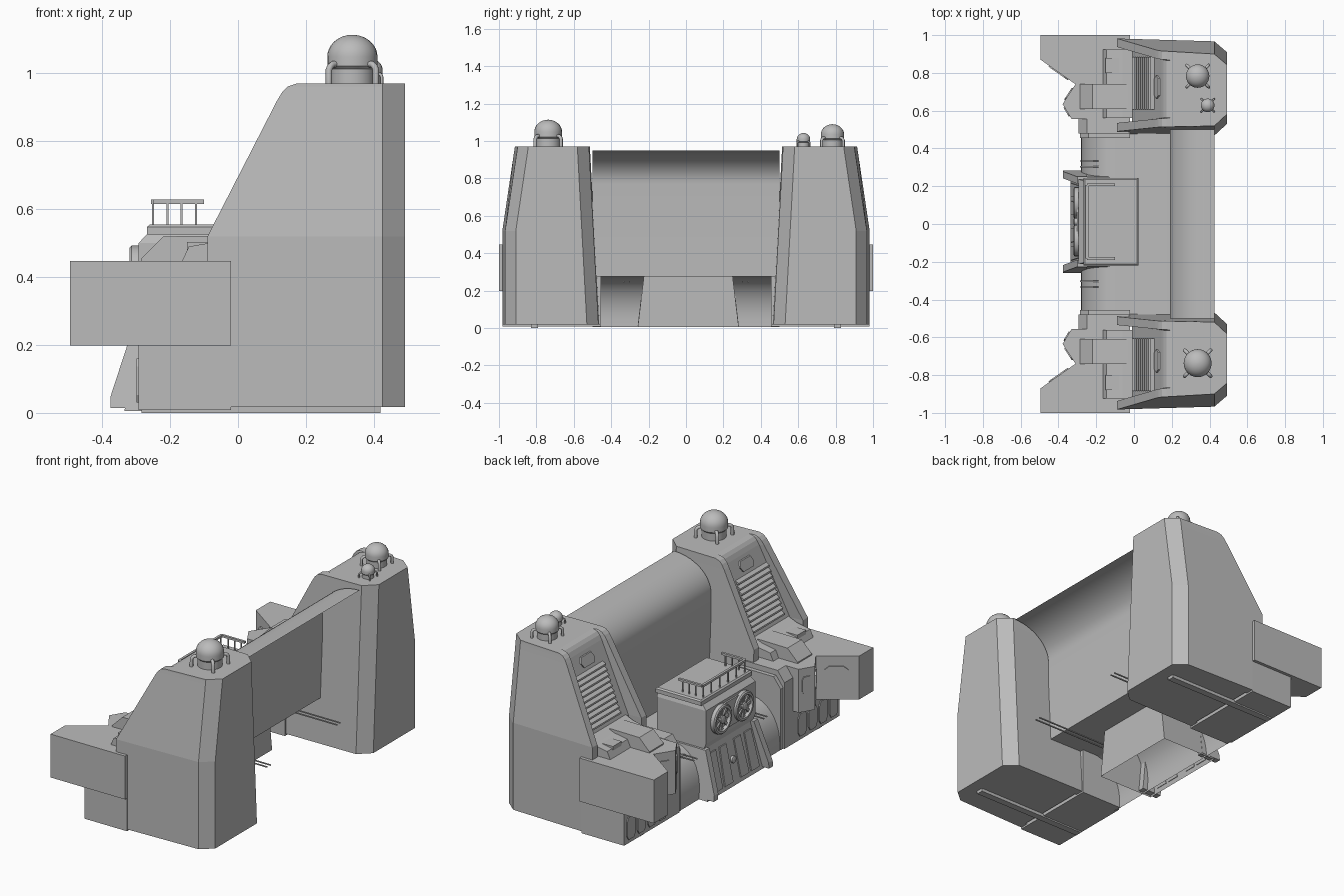
import bpy, bmesh, math
from mathutils import Vector

if "Cube" in bpy.data.objects:
    bpy.data.objects.remove(bpy.data.objects["Cube"])

grey = bpy.data.materials.new("plain_grey")
grey.use_nodes = True
grey.diffuse_color = (0.5, 0.5, 0.5, 1)
grey.node_tree.nodes["Principled BSDF"].inputs["Base Color"].default_value = (0.5, 0.5, 0.5, 1)


def finish(name, bm, smooth=False, recalc=True):
    if recalc:
        bmesh.ops.recalc_face_normals(bm, faces=bm.faces)
    mesh = bpy.data.meshes.new(name)
    bm.to_mesh(mesh)
    bm.free()
    mesh.materials.append(grey)
    ob = bpy.data.objects.new(name, mesh)
    bpy.context.collection.objects.link(ob)
    if smooth:
        bpy.ops.object.select_all(action='DESELECT')
        ob.select_set(True)
        bpy.context.view_layer.objects.active = ob
        bpy.ops.object.shade_smooth_by_angle(angle=math.radians(35))
    return ob


def loft(name, sections, smooth=False, bottom=True):
    """Skin a stack of equal-length closed outlines."""
    bm = bmesh.new()
    rings = [[bm.verts.new(p) for p in sec] for sec in sections]
    for a, b in zip(rings, rings[1:]):
        for i in range(len(a)):
            j = (i + 1) % len(a)
            bm.faces.new((a[i], a[j], b[j], b[i]))
    if bottom:
        bm.faces.new(rings[0])
    bm.faces.new(rings[-1])
    return finish(name, bm, smooth)


def box(name, x, y, z):
    rect = [(x[0], y[0]), (x[1], y[0]), (x[1], y[1]), (x[0], y[1])]
    return loft(name, [[(*p, h) for p in rect] for h in z])


def side_prism(name, profile, y0, y1):
    """Extrude an x-z profile along y."""
    return loft(name, [[(x, y, z) for x, z in profile] for y in (y0, y1)])


def lathe(name, centre, rings, axis='z', n=24):
    cx, cy, cz = centre
    secs = []
    for r, h in rings:
        ring = []
        for i in range(n):
            a = 2 * math.pi * i / n
            u, v = r * math.cos(a), r * math.sin(a)
            ring.append((cx + u, cy + v, cz + h) if axis == 'z' else (cx - h, cy + u, cz + v))
        secs.append(ring)
    return loft(name, secs, True)


def tube(name, points, radius):
    cu = bpy.data.curves.new(name, 'CURVE')
    cu.dimensions = '3D'
    cu.bevel_depth = radius
    cu.bevel_resolution = 2
    cu.use_fill_caps = True
    sp = cu.splines.new('POLY')
    sp.points.add(len(points) - 1)
    for p, co in zip(sp.points, points):
        p.co = (*co, 1)
    cu.materials.append(grey)
    ob = bpy.data.objects.new(name, cu)
    bpy.context.collection.objects.link(ob)


def wall_plate(name, a, b, u0, u1, z0, z1, out=0.006):
    """Thin chamfered plate on the vertical wall running from a to b."""
    a, b = Vector(a), Vector(b)
    d = b - a
    n = Vector((-d.y, d.x)).normalized()
    if n.x > 0:
        n = -n
    c = 0.18
    outline = [(c, 0), (1 - c, 0), (1, c), (1, 1 - c), (1 - c, 1), (c, 1), (0, 1 - c), (0, c)]
    secs = []
    for o in (-0.002, out):
        ring = []
        for u, v in outline:
            p = a + d * (u0 + (u1 - u0) * u) + n * o
            ring.append((p.x, p.y, z0 + (z1 - z0) * v))
        secs.append(ring)
    loft(name, secs)


# Towers: a tapering U-shaped section whose two fins frame a sloped recess
def tower_section(s, z, fin, core):
    yo = 0.982 - 0.067 * max(0, (z - 0.52) / 0.45)
    yi = 0.462 + 0.052 * z / 0.97
    t = 0.045
    pts = [(fin, yo), (fin, yo - t), (core, yo - t - 0.005), (core, yi + t + 0.005), (fin, yi + t),
           (fin, yi), (0.425, yi + 0.005), (0.492, yi + 0.067), (0.492, yo - 0.072), (0.425, yo - 0.015)]
    return [(x, y * s, z) for x, y in pts]


levels = [(0.018, -0.09, -0.01), (0.52, -0.09, -0.01), (0.92, 0.115, 0.145),
          (0.945, 0.13, 0.157), (0.962, 0.147, 0.172), (0.97, 0.172, 0.2)]

for s, side in ((1, "left"), (-1, "right")):
    def ys(a, b):
        return sorted((a * s, b * s))

    loft(side + "_tower", [tower_section(s, *lv) for lv in levels])

    # Louvre slats and hatch on the sloped recess
    for i in range(10):
        t = 0.08 + i * 0.07
        x, z = -0.01 + 0.155 * t, 0.52 + 0.4 * t
        side_prism(side + "_louvre", [(x + 0.02, z), (x - 0.014, z), (x - 0.012, z + 0.008), (x + 0.012, z + 0.022)],
                   *ys(0.605, 0.885))
    hatch = [(0.68, 0.9), (0.77, 0.9), (0.785, 0.87), (0.77, 0.845), (0.68, 0.845), (0.665, 0.87)]
    loft(side + "_hatch", [[(-0.01 + 0.155 * (z - 0.52) / 0.4 + o, y * s, z) for y, z in hatch]
                           for o in (0.002, -0.009)])

    # Lower plinth and the notched block above it
    box(side + "_plinth", (-0.293, -0.02), ys(0.55, 0.982), (0.008, 0.2))
    notch = [(-0.02, 1), (-0.495, 1), (-0.495, 0.87), (-0.31, 0.74), (-0.378, 0.635), (-0.33, 0.555), (-0.02, 0.555)]
    loft(side + "_notched_block", [[(x, y * s, z) for x, y in notch] for z in (0.198, 0.448)])
    outer, valley, nose, heel = [(x, y * s) for x, y in notch[2:6]]
    wall_plate(side + "_outer_window", outer, valley, 0.25, 0.8, 0.29, 0.39)
    wall_plate(side + "_nose_window", valley, nose, 0.2, 0.8, 0.3, 0.4)
    wall_plate(side + "_heel_window", nose, heel, 0.2, 0.8, 0.3, 0.4)
    for k in range(4):
        y = 0.6 + k * 0.095
        wall_plate(side + "_plinth_door", (-0.293, y * s), (-0.293, (y + 0.075) * s), 0, 1, 0.03, 0.16)

    # Inner pier with chamfered top, plus a trim step
    side_prism(side + "_pier", [(-0.293, 0.008), (-0.293, 0.39), (-0.25, 0.45), (-0.02, 0.45), (-0.02, 0.008)],
               *ys(0.478, 0.556))
    side_prism(side + "_pier_trim", [(-0.285, 0.008), (-0.285, 0.36), (-0.24, 0.42), (-0.02, 0.42), (-0.02, 0.008)],
               *ys(0.455, 0.48))

    # Console and slanted cabin under the louvres
    side_prism(side + "_console", [(-0.168, 0.44), (-0.145, 0.49), (-0.06, 0.505), (0, 0.53), (0, 0.44)], *ys(0.56, 0.925))
    side_prism(side + "_cabin", [(-0.285, 0.44), (-0.285, 0.455), (-0.22, 0.52), (-0.03, 0.522), (-0.03, 0.44)],
               *ys(0.61, 0.74))
    box(side + "_console_key", (-0.15, -0.08), ys(0.8, 0.88), (0.45, 0.503))

    # Underside runner and paired rods through the deck
    box(side + "_runner", (-0.285, 0.42), ys(0.79, 0.83), (0, 0.02))
    for y in (0.3, 0.33):
        box(side + "_rod", (-0.285, 0.42), ys(y, y + 0.006), (0.245, 0.251))

# Curved curtain wall flowing into the deck and its rounded front edge
path = []
for i in range(15):
    a = math.pi / 2 * i / 14
    path.append((0.425 - 0.235 * math.sin(a), 0.77 + 0.18 * math.cos(a)))
path.append((0.19, 0.275))
for i in range(13):
    a = math.pi / 2 * i / 12
    path.append((-0.1 - 0.18 * math.sin(a), 0.045 + 0.23 * math.cos(a)))
path.append((-0.28, 0.005))
bm = bmesh.new()
rows = [[bm.verts.new((x, y, z)) for y in (-0.5, 0.5)] for x, z in path]
for a, b in zip(rows, rows[1:]):
    bm.faces.new((a[0], a[1], b[1], b[0]))
finish("curtain_wall", bm, True, False)

# Central station: tapered foot, buttresses, body and deck
CY = 0.012


def slab(name, levels, bottom=True):
    """Stack of rectangles given as (z, x0, x1, half width)."""
    loft(name, [[(x0, CY - h, z), (x1, CY - h, z), (x1, CY + h, z), (x0, CY + h, z)] for z, x0, x1, h in levels],
         bottom=bottom)


slab("station_foot", [(0.005, -0.335, 0.02, 0.27), (0.28, -0.275, 0.02, 0.237)], False)
slab("station_body", [(0.275, -0.28, 0.02, 0.225), (0.31, -0.293, 0.02, 0.225),
                      (0.5, -0.293, 0.02, 0.225), (0.53, -0.265, 0.02, 0.215)])
slab("station_deck", [(0.525, -0.268, 0.024, 0.232), (0.548, -0.268, 0.024, 0.232), (0.555, -0.26, 0.016, 0.224)])
for s in (1, -1):
    foot = [(-0.375, 0.015), (-0.375, 0.05), (-0.3, 0.28), (-0.25, 0.28), (-0.25, 0.015)]
    loft("buttress", [[(x, CY + s * (o - 0.12 * z), z) for x, z in foot] for o in (0.235, 0.272)])
    # Front panels, each following the slope
    for u in (0.035, 0.13):
        panel = [(u, 0.03), (u + 0.075, 0.03), (u + 0.06, 0.24), (u, 0.24)]
        loft("foot_panel", [[(-0.335 + 0.218 * z + o, CY + s * y, z) for y, z in panel] for o in (0.002, -0.008)])
    # Fans with ring, hub and blades
    c = (-0.29, CY + s * 0.1, 0.41)
    lathe("fan_ring", c, [(0.083, -0.005), (0.083, 0.024), (0.076, 0.03), (0.064, 0.03), (0.06, 0.012), (0.005, 0.012)], 'x')
    lathe("fan_hub", c, [(0.022, 0.01), (0.022, 0.026), (0.014, 0.03), (0.003, 0.03)], 'x', 12)
    for k in range(8):
        a = k * math.pi / 4
        d, e = Vector((math.cos(a), math.sin(a))), Vector((-math.sin(a), math.cos(a)))
        quad = [d * 0.02 + e * 0.004, d * 0.064 + e * 0.01, d * 0.064 - e * 0.01, d * 0.02 - e * 0.004]
        loft("fan_blade", [[(x, c[1] + q.x, c[2] + q.y) for q in quad] for x in (-0.301, -0.31)])
slab("fan_housing", [(0.335, -0.302, -0.28, 0.12), (0.485, -0.302, -0.28, 0.12)])
lathe("foot_valve", (-0.3, CY, 0.14), [(0.02, 0), (0.02, 0.016), (0.012, 0.02)], 'x', 12)

# Deck railing, open at the back
x0, x1, h = -0.25, -0.1, 0.195
box("front_rail", (x0 - 0.006, x0 + 0.008), (CY - h, CY + h), (0.616, 0.628))
for i in range(6):
    y = CY - h + 0.006 + i * (2 * h - 0.012) / 5
    box("rail_post", (x0 - 0.003, x0 + 0.003), (y - 0.003, y + 0.003), (0.55, 0.62))
for s in (1, -1):
    y = CY + s * h
    box("side_rail", (x0, x1), (y - 0.007, y + 0.007), (0.616, 0.628))
    for i in range(1, 4):
        x = x0 + 0.042 * i
        box("rail_post", (x - 0.003, x + 0.003), (y - 0.003, y + 0.003), (0.55, 0.62))

# Domes with four bent pipes each
for name, x, y, r, top in (("large_dome", 0.337, -0.737, 0.074, 1.114),
                           ("medium_dome", 0.337, 0.783, 0.062, 1.09),
                           ("small_dome", 0.39, 0.628, 0.036, 1.043)):
    k = top - 0.97
    shoulder = k * 0.55
    rings = [(r * 0.88, -0.005), (r * 0.88, k * 0.3), (r, k * 0.36)]
    for i in range(9):
        a = math.pi / 2 * i / 8.3
        rings.append((r * math.cos(a), shoulder + (k - shoulder) * math.sin(a)))
    lathe(name, (x, y, 0.97), rings)
    for i in range(4):
        a = math.pi / 4 + i * math.pi / 2
        tube(name + "_pipe", [(x + r * q * math.cos(a), y + r * q * math.sin(a), 0.968 + k * v)
                              for q, v in ((1.32, 0), (1.32, 0.3), (1.24, 0.37), (1.12, 0.41), (0.8, 0.41))], r * 0.13)
